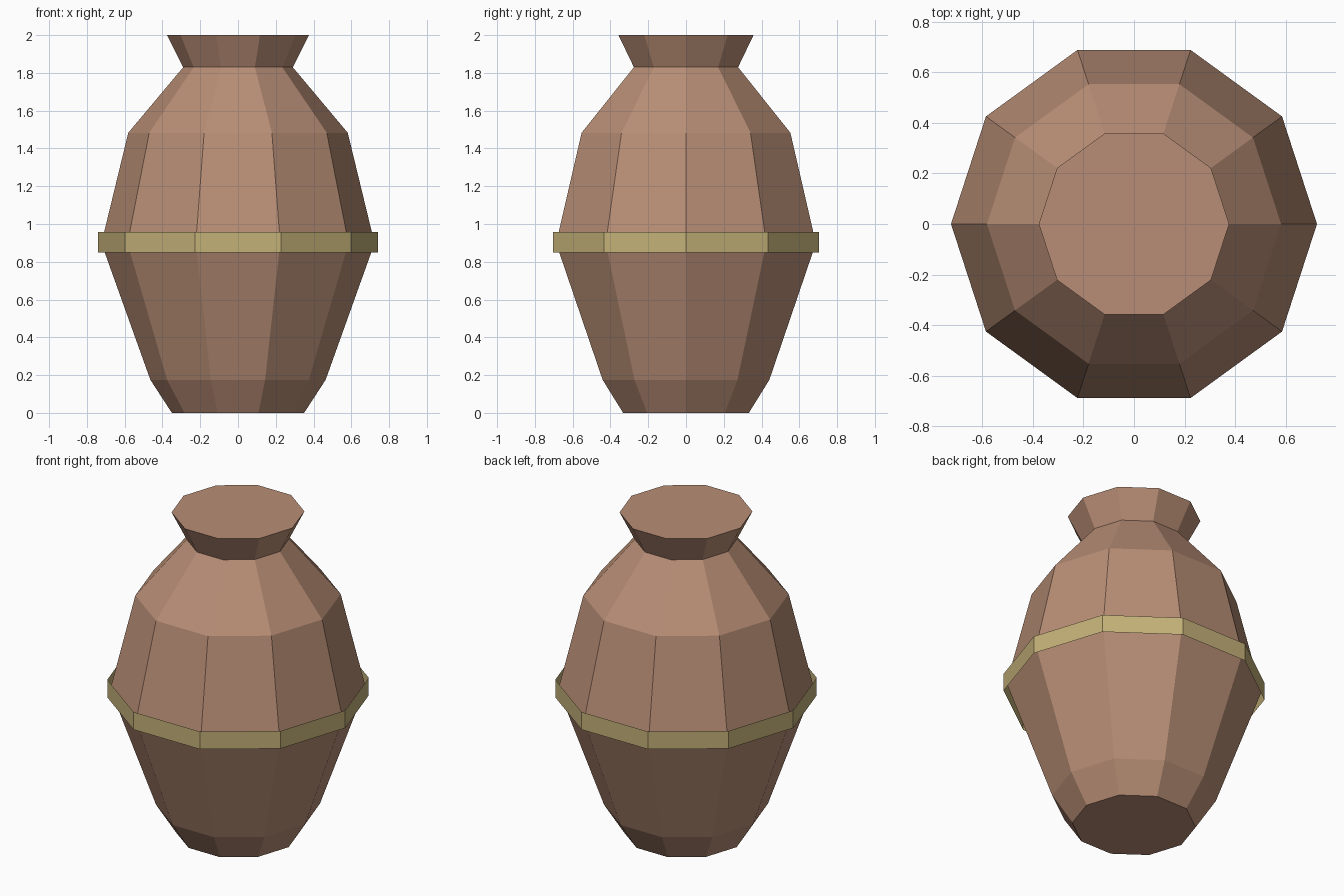
import bpy, bmesh
from math import cos, sin, tau

if "Cube" in bpy.data.objects:
    bpy.data.objects.remove(bpy.data.objects["Cube"])

SIDES = 10


def material(name, color):
    m = bpy.data.materials.new(name)
    m.diffuse_color = (*color, 1)
    m.use_nodes = True
    m.node_tree.nodes["Principled BSDF"].inputs["Base Color"].default_value = m.diffuse_color
    return m


def lathe(name, profile, mat, capped):
    """Spin a (radius, height) profile into a faceted shell."""
    bm = bmesh.new()
    rings = [[bm.verts.new((r * cos(tau * i / SIDES), r * sin(tau * i / SIDES), z))
              for i in range(SIDES)] for r, z in profile]
    for low, high in zip(rings, rings[1:]):
        for i in range(SIDES):
            j = (i + 1) % SIDES
            bm.faces.new((low[i], low[j], high[j], high[i]))
    if capped:
        bm.faces.new(rings[0][::-1])
        bm.faces.new(rings[-1])
    mesh = bpy.data.meshes.new(name)
    bm.to_mesh(mesh)
    bm.free()
    mesh.materials.append(mat)
    obj = bpy.data.objects.new(name, mesh)
    bpy.context.collection.objects.link(obj)
    return obj


clay = material("clay", (0.48, 0.27, 0.18))
gold = material("gold", (0.55, 0.44, 0.19))

# Closed pot: foot, belly, shoulder, neck and flared rim
lathe("pot_body", [(0.35, 0), (0.464, 0.175), (0.723, 0.898), (0.581, 1.483),
                   (0.29, 1.83), (0.376, 2.0)], clay, True)

# Thin open hoop around the belly
lathe("belly_band", [(0.74, 0.848), (0.74, 0.958)], gold, False)
